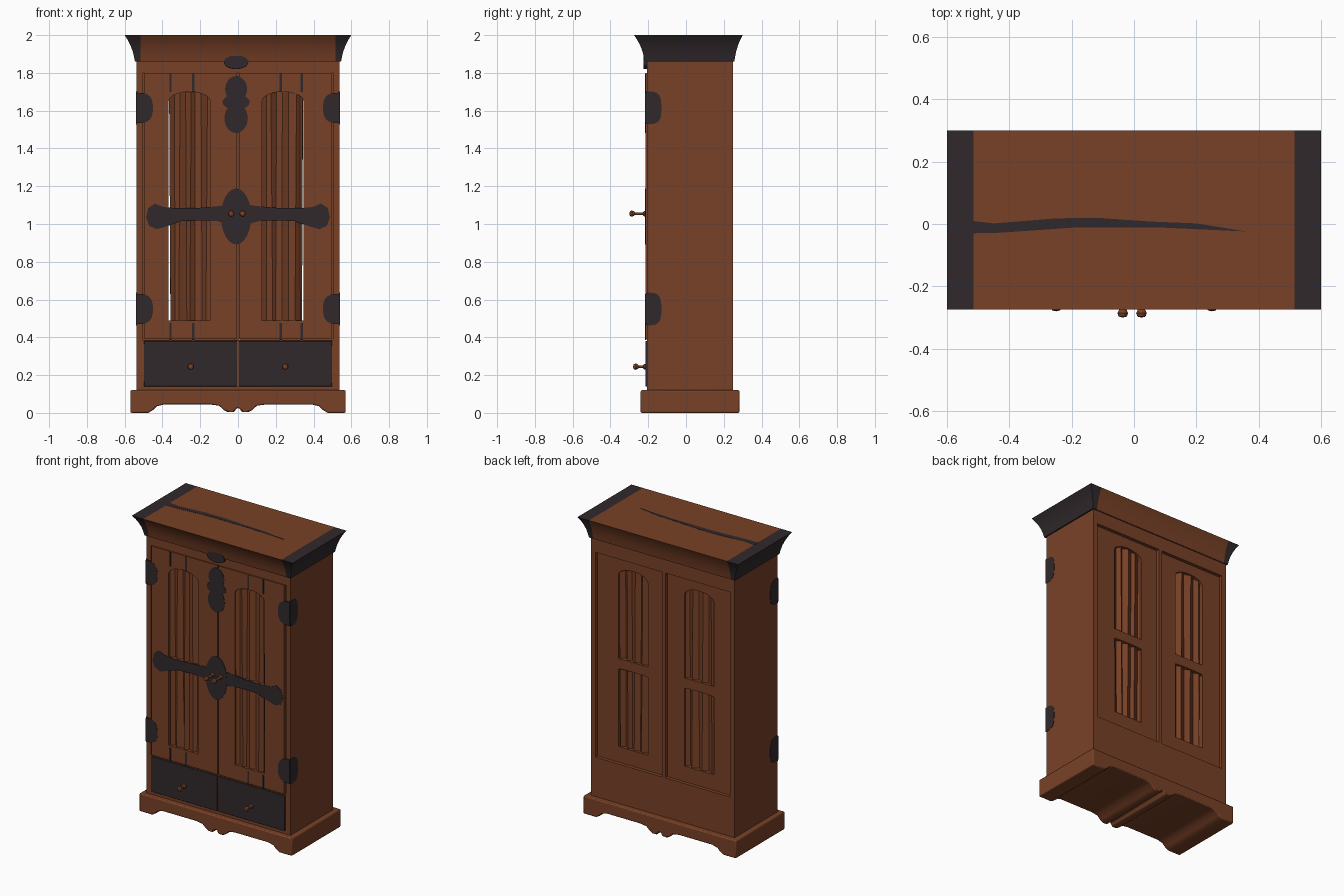
import bpy, bmesh, math, random
from mathutils import Matrix, Vector

if "Cube" in bpy.data.objects:
    bpy.data.objects.remove(bpy.data.objects["Cube"])

random.seed(4)


def material(name, rgb):
    m = bpy.data.materials.new(name)
    m.diffuse_color = (*rgb, 1)
    m.use_nodes = True
    m.node_tree.nodes["Principled BSDF"].inputs["Base Color"].default_value = m.diffuse_color
    return m


WOOD = material("warm_brown_wood", (0.19, 0.053, 0.020))
IRON = material("dark_iron", (0.030, 0.022, 0.024))


def finish(name, bm, mats, bevel=0):
    bmesh.ops.recalc_face_normals(bm, faces=bm.faces)
    me = bpy.data.meshes.new(name)
    bm.to_mesh(me)
    bm.free()
    for m in mats:
        me.materials.append(m)
    ob = bpy.data.objects.new(name, me)
    bpy.context.collection.objects.link(ob)
    if bevel:
        mod = ob.modifiers.new("edge_round", 'BEVEL')
        mod.width, mod.segments = bevel, 2
        mod.limit_method, mod.angle_limit = 'ANGLE', math.radians(50)
    return ob


def box(name, x0, x1, y0, y1, z0, z1, mat=WOOD, bevel=0):
    bm = bmesh.new()
    bmesh.ops.create_cube(bm, size=1)
    for v in bm.verts:
        v.co = Vector(((x0 + x1) / 2 + v.co.x * (x1 - x0),
                       (y0 + y1) / 2 + v.co.y * (y1 - y0),
                       (z0 + z1) / 2 + v.co.z * (z1 - z0)))
    return finish(name, bm, [mat], bevel)


# Maps a flat outline to the plane facing the given axis
PLANES = {'y': Matrix(((1, 0, 0, 0), (0, 0, -1, 0), (0, 1, 0, 0), (0, 0, 0, 1))),
          'x': Matrix(((0, 0, 1, 0), (1, 0, 0, 0), (0, 1, 0, 0), (0, 0, 0, 1))),
          'z': Matrix.Identity(4)}


def plate(name, loops, a, b, mat, axis='y', bevel=0):
    """Extrude outlines (later loops are holes) between a and b on an axis."""
    cu = bpy.data.curves.new(name, 'CURVE')
    cu.dimensions, cu.fill_mode, cu.extrude = '2D', 'BOTH', abs(b - a) / 2
    for pts in loops:
        sp = cu.splines.new('POLY')
        sp.points.add(len(pts) - 1)
        for p, (u, v) in zip(sp.points, pts):
            p.co = (u, v, 0, 1)
        sp.use_cyclic_u = True
    tmp = bpy.data.objects.new("tmp", cu)
    bpy.context.collection.objects.link(tmp)
    deps = bpy.context.evaluated_depsgraph_get()
    me = bpy.data.meshes.new_from_object(tmp.evaluated_get(deps))
    bpy.data.objects.remove(tmp)
    bm = bmesh.new()
    bm.from_mesh(me)
    bpy.data.meshes.remove(me)
    bmesh.ops.remove_doubles(bm, verts=bm.verts, dist=1e-5)
    shift = Vector([(a + b) / 2 if axis == c else 0 for c in 'xyz'])
    bmesh.ops.transform(bm, matrix=Matrix.Translation(shift) @ PLANES[axis], verts=bm.verts)
    for f in bm.faces:
        f.material_index = 0
    return finish(name, bm, [mat], bevel)


def ellipse(cx, cy, rx, ry, power=1.0, n=24):
    pts = []
    for i in range(n):
        c, s = math.cos(2 * math.pi * i / n), math.sin(2 * math.pi * i / n)
        pts.append((cx + rx * math.copysign(abs(c) ** power, c),
                    cy + ry * math.copysign(abs(s) ** power, s)))
    return pts


def rect(x0, x1, z0, z1):
    return [(x0, z0), (x1, z0), (x1, z1), (x0, z1)]


def arched(cx, hw, z0, z1, rise, n=10):
    top = [(cx + hw * math.cos(math.pi * i / n),
            z1 - rise + rise * math.sin(math.pi * i / n)) for i in range(n + 1)]
    return [(cx - hw, z0), (cx + hw, z0)] + top


def knob(name, x, z, y_tip):
    # Turned knob: rosette, thin stem and round head
    prof = [(0.016, -0.21), (0.014, -0.222), (0.007, -0.228), (0.007, y_tip + 0.03),
            (0.012, y_tip + 0.025), (0.017, y_tip + 0.014), (0.013, y_tip + 0.003), (0.0005, y_tip)]
    bm = bmesh.new()
    vs = [bm.verts.new((x + r, y, z)) for r, y in prof]
    es = [bm.edges.new(p) for p in zip(vs, vs[1:])]
    bmesh.ops.spin(bm, geom=vs + es, cent=(x, 0, z), axis=(0, 1, 0),
                   angle=2 * math.pi, steps=16, use_merge=True)
    finish(name, bm, [WOOD])


# Plinth with scalloped feet
half = [(0.57, 0), (0.475, 0), (0.45, 0.015), (0.43, 0.035), (0.39, 0.045), (0.15, 0.045),
        (0.10, 0.038), (0.075, 0.015), (0.055, 0.004), (0.02, 0.004), (0.008, 0.025)]
outline = [(0.57, 0.12)] + half + [(-x, z) for x, z in reversed(half)] + [(-0.57, 0.12)]
plate("plinth", [outline], -0.24, 0.283, WOOD, bevel=0.01)

# Carcass
box("carcass_base", -0.537, 0.537, -0.207, 0.248, 0.11, 0.385)
box("carcass_top", -0.537, 0.537, -0.207, 0.248, 1.80, 1.87)
box("back_rail", -0.537, 0.537, 0.20, 0.248, 1.768, 1.81)
box("back_post", -0.019, 0.005, 0.15, 0.248, 0.38, 1.81)

# Crown moulding, flared cove with iron-coloured ends
bm = bmesh.new()
rings = []
for t, z in [(0.12, 1.86), (0.2, 1.885), (0.32, 1.915), (0.5, 1.945), (0.74, 1.975), (0.95, 1.995), (1, 2.0)]:
    hx, y0, y1 = 0.538 + 0.062 * t, -0.21 - 0.065 * t, 0.25 + 0.05 * t
    rings.append([bm.verts.new((x, y, z)) for x, y in ((-hx, y0), (hx, y0), (hx, y1), (-hx, y1))])
for lo, hi in zip(rings, rings[1:]):
    for i in range(4):
        j = (i + 1) % 4
        bm.faces.new((lo[i], lo[j], hi[j], hi[i]))
bm.faces.new(rings[0][::-1])
bm.faces.new(rings[-1])
for x in (-0.515, 0.515):
    bmesh.ops.bisect_plane(bm, geom=bm.verts[:] + bm.edges[:] + bm.faces[:],
                           plane_co=(x, 0, 0), plane_no=(1, 0, 0))
for f in bm.faces:
    f.material_index = int(abs(f.calc_center_median().x) > 0.515)
finish("crown", bm, [WOOD, IRON])

# Dark seam across the top
plate("top_seam", [[(-0.52, -0.03), (-0.43, -0.028), (-0.2, -0.012), (0.1, -0.012), (0.36, -0.024),
                    (0.2, 0.002), (0.05, 0.008), (-0.12, 0.02), (-0.25, 0.018), (-0.45, 0.002),
                    (-0.52, 0.01)]], 1.998, 2.0015, IRON, 'z')

for s, side in ((-1, "left"), (1, "right")):
    a, b = sorted((s * 0.503, s * 0.537))
    box(side + "_wall", a, b, -0.207, 0.248, 0.38, 1.81)
    cx = s * 0.247 - 0.01
    windows = [arched(cx, 0.11, 0.49, 1.02, 0.005), arched(cx, 0.11, 1.085, 1.70, 0.05)]

    # Front door and recessed back panel, each with arched windows
    a, b = sorted((s * 0.004, s * 0.495))
    plate(side + "_door", [rect(a, b, 0.39, 1.80)] + windows, -0.215, -0.185, WOOD)
    a, b = sorted((s * 0.008, s * 0.51))
    plate(side + "_back_panel", [rect(a, b, 0.38, 1.805)] + windows, 0.19, 0.225, WOOD)

    # Narrow uneven slats filling the windows, leaving a slit at the outer edge
    for out, where in ((-0.211, "front"), (0.219, "back")):
        bm = bmesh.new()
        x, k, prev = -0.118, 0, None
        while x < 0.106:
            y = out - math.copysign(0.018 * (k % 2) + random.uniform(0, 0.004), out)
            lean = random.uniform(-0.005, 0.005)
            u = cx + s * x
            cur = [bm.verts.new((u + lean, y, 0.47)), bm.verts.new((u - lean, y, 1.72))]
            if prev:
                bm.faces.new((prev[0], cur[0], cur[1], prev[1]))
            prev, k = cur, k + 1
            x += random.uniform(0.018, 0.04) if x < 0.07 else max(0.104 - x, 0.01)
        finish(f"{side}_{where}_slats", bm, [WOOD])

    # Drawer front and knobs
    a, b = sorted((s * 0.004, s * 0.498))
    box(side + "_drawer", a, b, -0.215, -0.2, 0.14, 0.38, IRON, 0.003)
    knob(side + "_drawer_knob", s * 0.25, 0.245, -0.28)
    knob(side + "_door_knob", s * 0.03 - 0.006, 1.055, -0.30)

    # Iron strap across the door
    strap = [(0, 1.00), (0.06, 1.0), (0.11, 1.015), (0.2, 1.02), (0.3, 1.015), (0.37, 0.99), (0.43, 0.972),
             (0.47, 0.99), (0.487, 1.035), (0.475, 1.085), (0.44, 1.108), (0.395, 1.09), (0.33, 1.084),
             (0.2, 1.086), (0.1, 1.095), (0, 1.11)]
    plate(side + "_strap", [[(s * u, v) for u, v in strap]], -0.217, -0.208, IRON)

    # Wrap-around hinges on the corner
    for z, where in ((1.615, "upper"), (0.55, "lower")):
        lobe = [(max(-0.538, min(0.538, u)), v)
                for u, v in ellipse(s * 0.525, z, 0.075, 0.08, 0.75)]
        plate(f"{side}_{where}_hinge_front", [lobe], -0.2165, -0.207, IRON)
        lobe = [(max(-0.212, u), v) for u, v in ellipse(-0.2, z, 0.07, 0.087, 0.65)]
        a, b = sorted((s * 0.532, s * 0.539))
        plate(f"{side}_{where}_hinge_side", [lobe], a, b, IRON, 'x')

    # Thin dark grooves above and below the windows
    for x in (cx - 0.015 * s + 0.005, cx + 0.1 * s):
        for z0, z1 in ((0.385, 0.475), (1.70, 1.797)):
            plate(side + "_groove", [rect(x - 0.006, x + 0.006, z0, z1)], -0.2165, -0.21, IRON)

# Iron escutcheons along the centre line
for name, z, rx, rz in (("lock_plate", 1.04, 0.08, 0.148), ("crest_top", 1.715, 0.058, 0.068),
                        ("crest_middle", 1.645, 0.072, 0.04), ("crest_bottom", 1.56, 0.062, 0.078)):
    plate(name, [ellipse(-0.01, z, rx, rz)], -0.2175, -0.21, IRON)
plate("frieze_badge", [ellipse(-0.01, 1.857, 0.065, 0.036)], -0.224, -0.215, IRON)
plate("frieze_badge_lower", [ellipse(-0.01, 1.85, 0.062, 0.03)], -0.216, -0.207, IRON)

# Smooth curved parts, keep hard corners
bpy.ops.object.select_all(action='SELECT')
bpy.context.view_layer.objects.active = bpy.data.objects["crown"]
bpy.ops.object.shade_smooth_by_angle(angle=math.radians(35))
